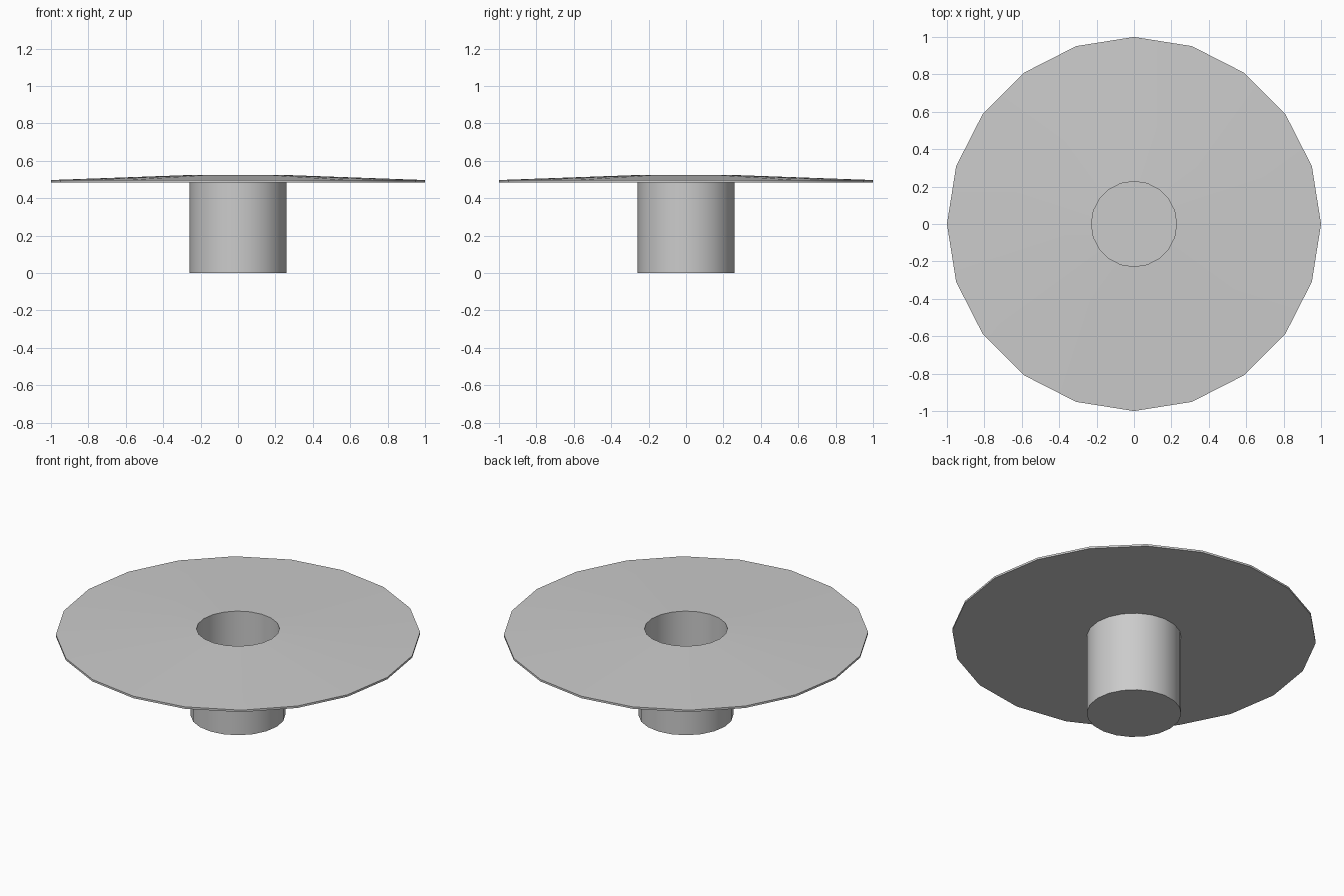
import bpy, bmesh
from math import sin, cos, pi, radians

if "Cube" in bpy.data.objects:
    bpy.data.objects.remove(bpy.data.objects["Cube"])

SIDES = 20


def lathe(name, profile):
    """Revolve (radius, height) points around z; radius 0 makes a pole."""
    bm = bmesh.new()
    rings = []
    for r, z in profile:
        if r == 0:
            rings.append([bm.verts.new((0, 0, z))] * SIDES)
        else:
            rings.append([bm.verts.new((r * cos(2 * pi * i / SIDES),
                                        r * sin(2 * pi * i / SIDES), z))
                          for i in range(SIDES)])
    for a, b in zip(rings, rings[1:]):
        for i in range(SIDES):
            j = (i + 1) % SIDES
            corners = list(dict.fromkeys((a[i], a[j], b[j], b[i])))
            bm.faces.new(corners)
    bmesh.ops.recalc_face_normals(bm, faces=bm.faces)
    mesh = bpy.data.meshes.new(name)
    bm.to_mesh(mesh)
    bm.free()
    obj = bpy.data.objects.new(name, mesh)
    bpy.context.collection.objects.link(obj)
    bpy.context.view_layer.objects.active = obj
    obj.select_set(True)
    bpy.ops.object.shade_smooth_by_angle(angle=radians(30))
    return obj


# Hollow cup with a wide, gently sloped flange around its mouth
lathe("flanged_cup", [
    (0, 0), (0.26, 0), (0.26, 0.485),             # base and outer wall
    (1, 0.485), (1, 0.497), (0.228, 0.525),       # flange
    (0.228, 0.03), (0, 0.03),                     # bore and floor
])
